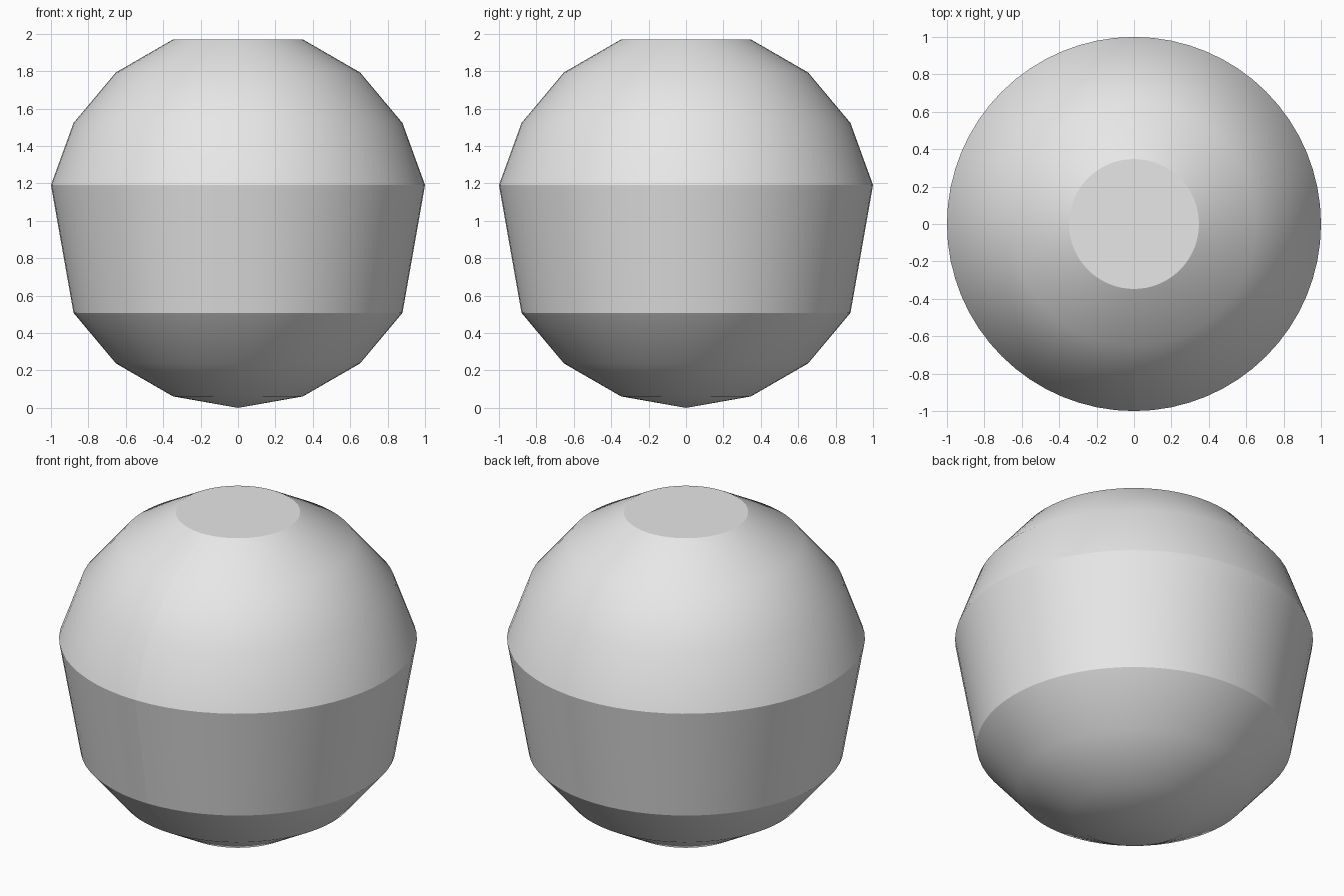
import bpy
import bmesh
from math import cos, sin, pi, radians
from mathutils import Matrix

cube = bpy.data.objects.get("Cube")
if cube:
    bpy.data.objects.remove(cube, do_unlink=True)

SEGMENTS = 64
RADIUS = 1 / sin(radians(80))

# Plain grey material
grey = bpy.data.materials.new("light_grey")
grey.use_nodes = True
colour = (0.8, 0.8, 0.8, 1)
grey.diffuse_color = colour
grey.node_tree.nodes["Principled BSDF"].inputs["Base Color"].default_value = colour

# Body: stacked rings of a sphere, flat on top, pointed below, one ring skipped
bm = bmesh.new()
rings = []
for polar in (20, 40, 60, 80, 120, 140, 160):
    a = radians(polar)
    r, z = RADIUS * sin(a), RADIUS * (1 + cos(a))
    turns = [2 * pi * i / SEGMENTS - pi / 2 for i in range(SEGMENTS)]
    rings.append([bm.verts.new((r * cos(t), r * sin(t), z)) for t in turns])

bm.faces.new(rings[0])
tip = bm.verts.new((0, 0, 0))
for i in range(SEGMENTS):
    j = (i + 1) % SEGMENTS
    for upper, lower in zip(rings, rings[1:]):
        bm.faces.new((upper[i], lower[i], lower[j], upper[j]))
    bm.faces.new((rings[-1][i], tip, rings[-1][j]))

for face in bm.faces:
    face.smooth = True

# Hard creases around the cap and the waist band, and along the front seam
for ring in (rings[0], rings[3], rings[4]):
    for i in range(SEGMENTS):
        bm.edges.get((ring[i - 1], ring[i])).smooth = False
seam = [ring[0] for ring in rings] + [tip]
for a, b in zip(seam, seam[1:]):
    bm.edges.get((a, b)).smooth = False

bmesh.ops.recalc_face_normals(bm, faces=bm.faces)
mesh = bpy.data.meshes.new("faceted_ball")
bm.to_mesh(mesh)
bm.free()
mesh.materials.append(grey)
ball = bpy.data.objects.new("faceted_ball", mesh)
bpy.context.collection.objects.link(ball)
